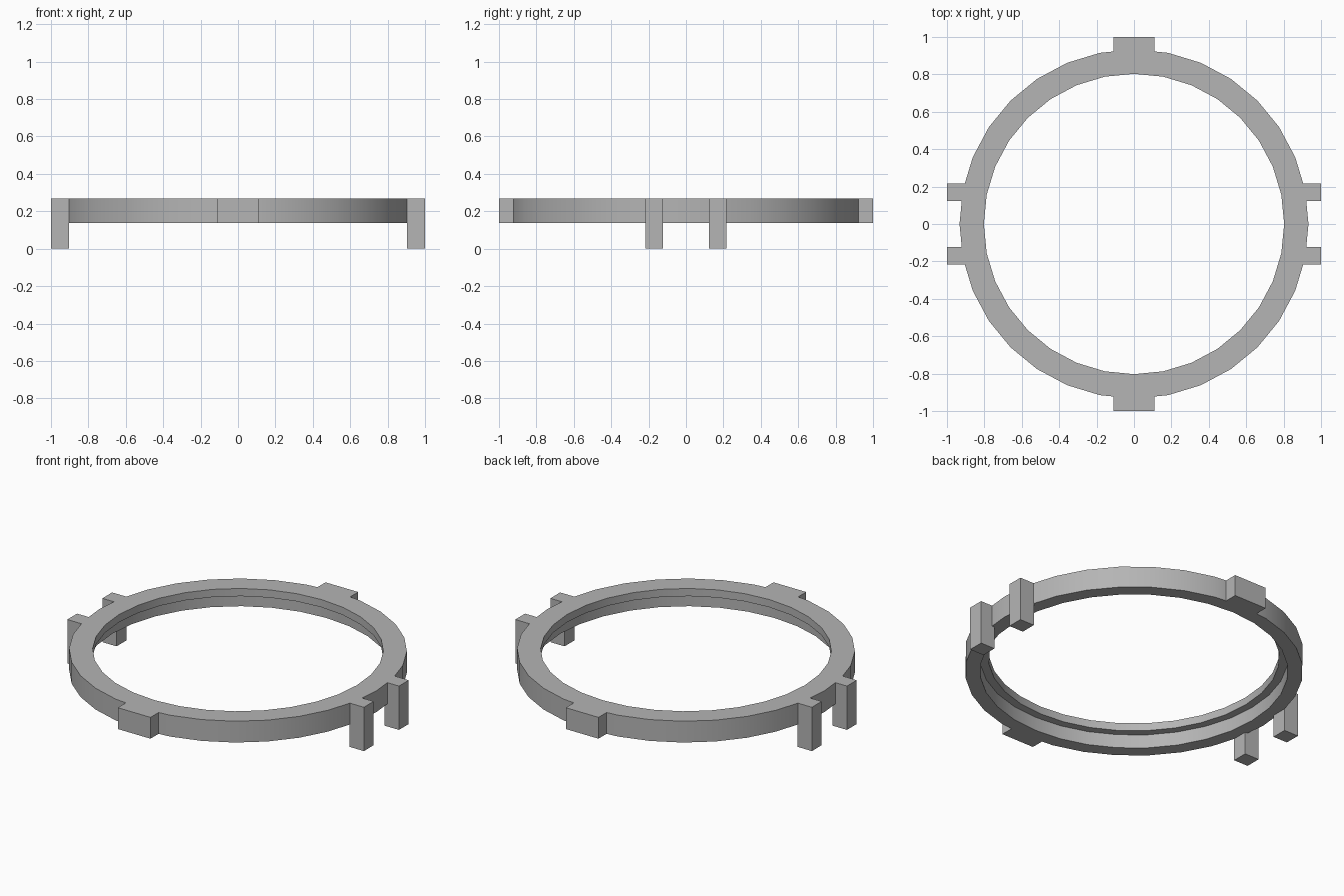
import bpy, bmesh, math
from mathutils import Matrix, Vector

old = bpy.data.objects.get("Cube")
if old:
    bpy.data.objects.remove(old, do_unlink=True)

TOP, BASE, LEDGE = 0.267, 0.137, 0.22
SEGMENTS = 32

grey = bpy.data.materials.new("mid grey")
grey.use_nodes = True
grey.diffuse_color = (0.46, 0.46, 0.46, 1)
grey.node_tree.nodes["Principled BSDF"].inputs["Base Color"].default_value = grey.diffuse_color


def add_object(name, bm):
    bmesh.ops.recalc_face_normals(bm, faces=bm.faces)
    mesh = bpy.data.meshes.new(name)
    bm.to_mesh(mesh)
    bm.free()
    mesh.materials.append(grey)
    obj = bpy.data.objects.new(name, mesh)
    bpy.context.collection.objects.link(obj)
    return obj


def box(name, low, high):
    low, high = Vector(low), Vector(high)
    bm = bmesh.new()
    matrix = Matrix.Translation((low + high) / 2) @ Matrix.Diagonal((*(high - low), 1))
    bmesh.ops.create_cube(bm, size=1, matrix=matrix)
    return add_object(name, bm)


# Ring: stepped profile turned around the z axis, with a lip at the top inside
profile = [(0.933, BASE), (0.933, TOP), (0.803, TOP), (0.803, LEDGE), (0.85, LEDGE), (0.85, BASE)]
bm = bmesh.new()
loops = []
for i in range(SEGMENTS):
    a = math.tau * i / SEGMENTS
    loops.append([bm.verts.new((r * math.cos(a), r * math.sin(a), z)) for r, z in profile])
for i in range(SEGMENTS):
    a, b = loops[i], loops[(i + 1) % SEGMENTS]
    for j in range(len(profile)):
        k = (j + 1) % len(profile)
        bm.faces.new((a[j], b[j], b[k], a[k]))
ring = add_object("ring", bm)

# Front and back tabs, and two pairs of side legs
parts = []
for name, s in (("back_tab", 1), ("front_tab", -1)):
    ys = sorted((0.88 * s, s))
    parts.append(box(name, (-0.11, ys[0], BASE), (0.11, ys[1], TOP)))
for side, sx in (("left", 1), ("right", -1)):
    for end, sy in (("back", 1), ("front", -1)):
        xs = sorted((0.904 * sx, sx))
        ys = sorted((0.122 * sy, 0.216 * sy))
        parts.append(box(f"{side}_{end}_leg", (xs[0], ys[0], 0), (xs[1], ys[1], TOP)))

# Fuse everything into one solid
bpy.ops.object.select_all(action="DESELECT")
bpy.context.view_layer.objects.active = ring
ring.select_set(True)
for part in parts:
    mod = ring.modifiers.new("join", "BOOLEAN")
    mod.operation = "UNION"
    mod.solver = "EXACT"
    mod.object = part
    bpy.ops.object.modifier_apply(modifier=mod.name)
    bpy.data.objects.remove(part, do_unlink=True)
bpy.ops.object.shade_smooth_by_angle(angle=math.radians(30))
